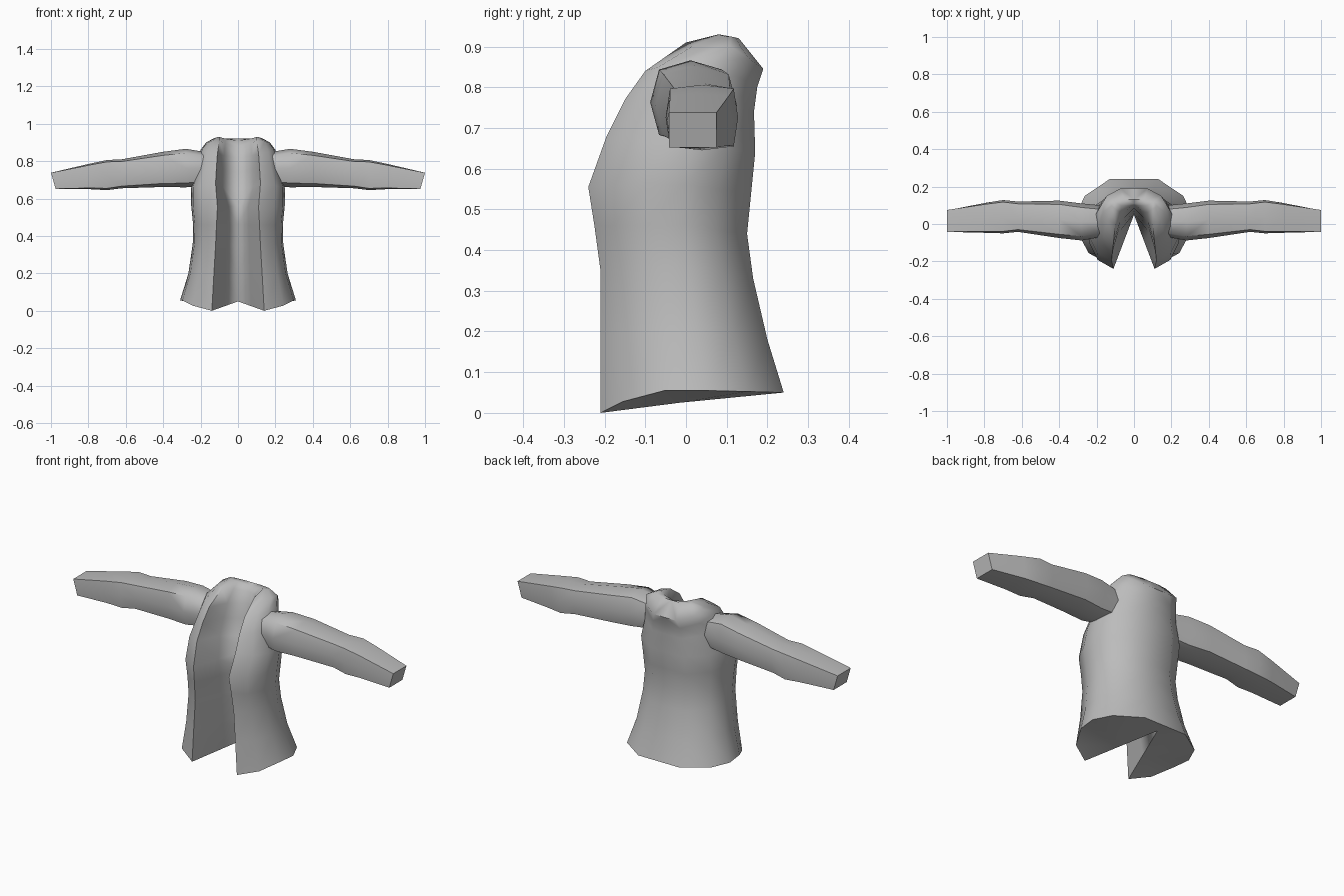
import bpy, bmesh, math

if "Cube" in bpy.data.objects:
    bpy.data.objects.remove(bpy.data.objects["Cube"])

cloth = bpy.data.materials.new("grey_cloth")
cloth.diffuse_color = (0.5, 0.5, 0.5, 1)
cloth.use_nodes = True
cloth.node_tree.nodes["Principled BSDF"].inputs["Base Color"].default_value = cloth.diffuse_color


def lerp(a, b, t):
    return a + (b - a) * t


def loft(name, rows, closed, cap_start, cap_end, angle):
    """Skin a list of point rows, then mirror the half across x = 0."""
    bm = bmesh.new()
    grid = [[bm.verts.new(p) for p in row] for row in rows]
    n = len(grid[0])
    for a, b in zip(grid, grid[1:]):
        for i in range(n if closed else n - 1):
            j = (i + 1) % n
            bm.faces.new((a[i], a[j], b[j], b[i]))
    caps = []
    if cap_start:
        caps.append(bm.faces.new(grid[0]))
    if cap_end:
        caps.append(bm.faces.new(grid[-1]))
    bmesh.ops.triangulate(bm, faces=caps)
    bmesh.ops.recalc_face_normals(bm, faces=bm.faces)
    me = bpy.data.meshes.new(name)
    bm.to_mesh(me)
    bm.free()
    me.materials.append(cloth)
    ob = bpy.data.objects.new(name, me)
    bpy.context.collection.objects.link(ob)
    bpy.ops.object.select_all(action='DESELECT')
    ob.select_set(True)
    bpy.context.view_layer.objects.active = ob
    bpy.ops.object.shade_smooth_by_angle(angle=math.radians(angle))
    mod = ob.modifiers.new("mirror", 'MIRROR')
    mod.use_clip = True
    mod.merge_threshold = 0.0005
    return ob


# Jacket body rows from hem to collar:
# z front, z side, z back, half width, lapel x, y front, y back, lining y, lining z
BODY = [
    (0.00, 0.055, 0.05, 0.31, 0.14, -0.21, 0.24, 0.18, 0.05),
    (0.18, 0.20, 0.18, 0.265, 0.13, -0.21, 0.20, 0.13, 0.18),
    (0.35, 0.36, 0.33, 0.242, 0.12, -0.21, 0.165, 0.09, 0.35),
    (0.46, 0.46, 0.44, 0.24, 0.115, -0.225, 0.15, 0.07, 0.46),
    (0.555, 0.56, 0.54, 0.25, 0.11, -0.24, 0.16, 0.05, 0.56),
    (0.68, 0.66, 0.64, 0.25, 0.12, -0.195, 0.17, 0.055, 0.65),
    (0.77, 0.78, 0.74, 0.215, 0.115, -0.15, 0.167, 0.07, 0.74),
    (0.84, 0.86, 0.80, 0.20, 0.11, -0.10, 0.175, 0.085, 0.82),
    (0.91, 0.90, 0.845, 0.17, 0.10, 0.00, 0.19, 0.10, 0.88),
    (0.93, 0.925, 0.92, 0.125, 0.10, 0.08, 0.13, 0.11, 0.91),
]


def body_row(k, zf, zs, zb, w, xe, yf, yb, yw, zw):
    d = yb - yf
    # lining is a straight V below the chest and rounds out towards the neck
    fx, fy = (0.5, 0.5) if k < 5 else (0.68, 0.4)
    return [
        (0, yw, zw),                                            # lining centre
        (xe * fx, lerp(yw, yf, fy), lerp(zw, zf, 0.5)),         # lining middle
        (xe, yf, zf),                                           # lapel edge
        (lerp(xe, w, 0.6), yf + 0.12 * d, lerp(zf, zs, 0.5)),   # front panel
        (w * 0.96, yf + 0.35 * d, zs),                          # side front
        (w, yf + 0.58 * d, zs),                                 # side
        (w * 0.85, yf + 0.8 * d, lerp(zs, zb, 0.5)),            # side back
        (w * 0.42, yb, zb),                                     # back panel
        (0, yb, zb),                                            # back centre
    ]


loft("jacket_body", [body_row(k, *r) for k, r in enumerate(BODY)],
     False, True, True, 55)

# Sleeve sections: x, y front, y back, z low, z high, corner fullness, lower-edge pull-in
SLEEVE = [
    (0.18, -0.07, 0.10, 0.67, 0.85, 0.75, 0),
    (0.28, -0.088, 0.11, 0.66, 0.866, 0.78, 0),
    (0.40, -0.075, 0.125, 0.662, 0.85, 0.8, 0),
    (0.62, -0.042, 0.12, 0.655, 0.81, 0.85, 0),
    (0.70, -0.05, 0.128, 0.645, 0.806, 0.88, 0),
    (0.80, -0.047, 0.113, 0.65, 0.785, 0.9, 0.01),
    (1.00, -0.042, 0.075, 0.652, 0.738, 1.0, 0.025),
]


def sleeve_row(x, y0, y1, z0, z1, c, pull):
    cy, cz, hy, hz = (y0 + y1) / 2, (z0 + z1) / 2, (y1 - y0) / 2, (z1 - z0) / 2
    ring = [(-1, 0), (-c, c), (0, 1), (c, c), (1, 0), (c, -c), (0, -1), (-c, -c)]
    return [(x - pull * (1 - v) / 2, cy + u * hy, cz + v * hz) for u, v in ring]


loft("sleeves", [sleeve_row(*s) for s in SLEEVE], True, False, True, 55)
